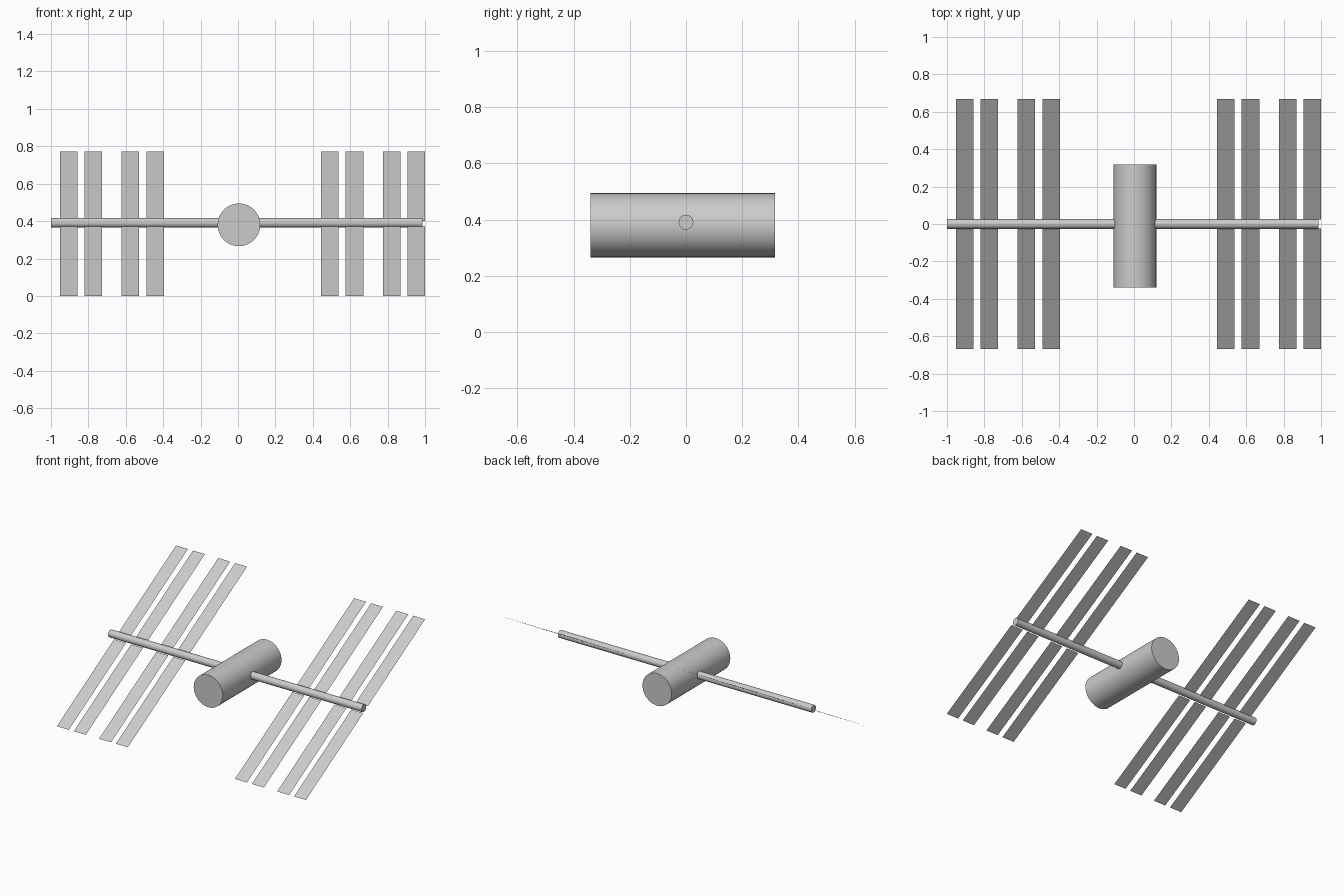
import bpy, math

if "Cube" in bpy.data.objects:
    bpy.data.objects.remove(bpy.data.objects["Cube"])

HALF_Y, TOP_Z = 0.667, 0.771      # tilted panel plane: low at the front, high at the back
PANEL_W, GAP = 0.094, 0.025       # strip width, half gap around the boom


def cylinder(name, radius, length, loc, rot):
    bpy.ops.mesh.primitive_cylinder_add(vertices=48, radius=radius, depth=length,
                                        location=loc, rotation=rot)
    ob = bpy.context.object
    ob.name = name
    bpy.ops.object.shade_smooth_by_angle(angle=math.radians(40))
    return ob


def plane_z(y):
    return TOP_Z * (y + HALF_Y) / (2 * HALF_Y)


def panel(name, x, y0, y1):
    # single-sheet solar strip, normal facing up and forward
    verts = [(x, y0, plane_z(y0)), (x + PANEL_W, y0, plane_z(y0)),
             (x + PANEL_W, y1, plane_z(y1)), (x, y1, plane_z(y1))]
    mesh = bpy.data.meshes.new(name)
    mesh.from_pydata(verts, [], [(0, 1, 2, 3)])
    bpy.context.collection.objects.link(bpy.data.objects.new(name, mesh))


# main body drum, lying front to back
cylinder("body", 0.114, 0.657, (0.005, -0.0115, 0.38), (math.pi / 2, 0, 0))

# cross boom
cylinder("boom", 0.026, 1.986, (-0.007, 0, 0.391), (0, math.pi / 2, 0))

# solar strips: two wings of four, each split by the boom
for side, wing_x in (("left", -0.953), ("right", 0.443)):
    for i, dx in enumerate((0, 0.133, 0.331, 0.463)):
        panel(f"{side}_front_panel_{i + 1}", wing_x + dx, -HALF_Y, -GAP)
        panel(f"{side}_back_panel_{i + 1}", wing_x + dx, GAP, HALF_Y)
